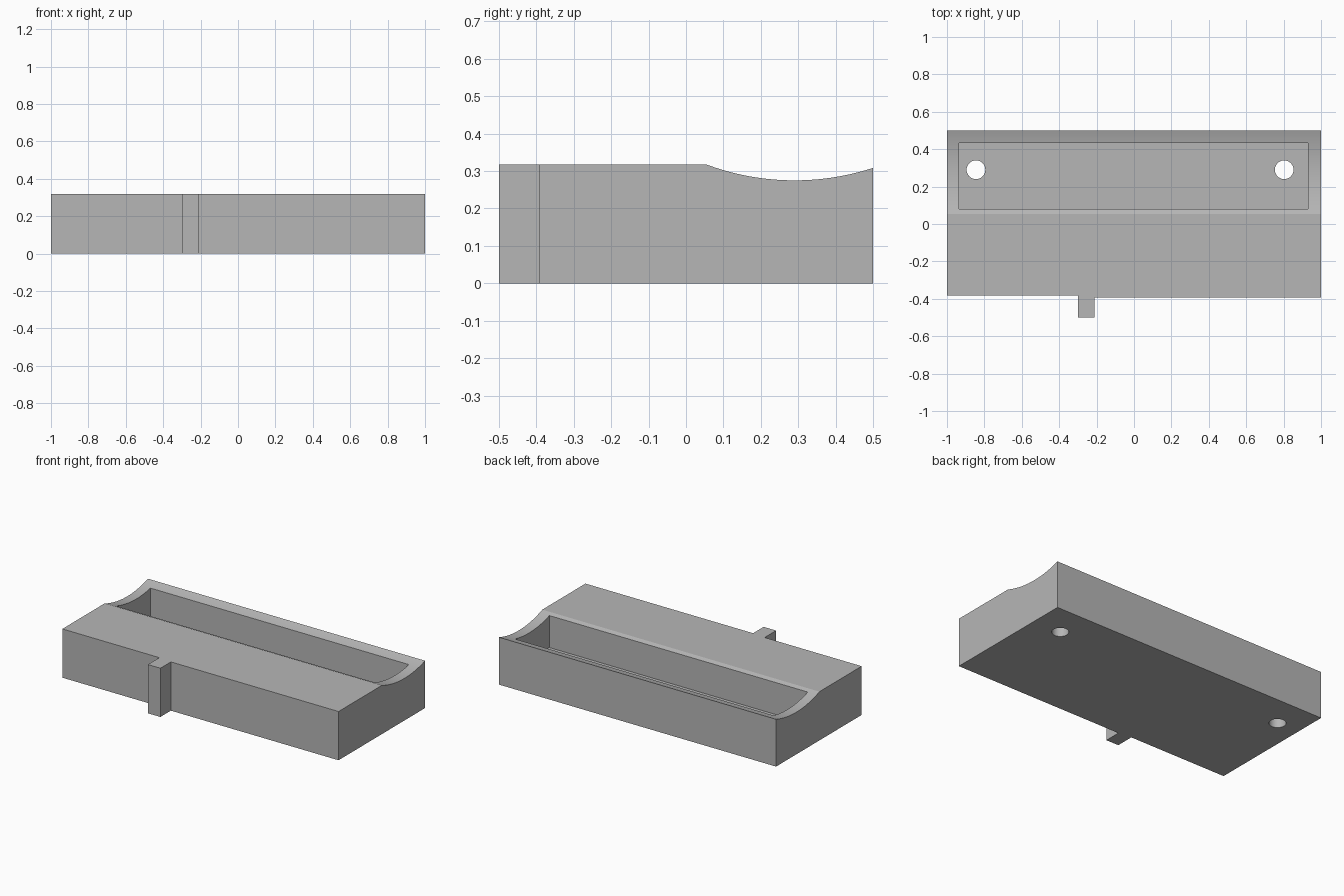
import bpy, bmesh, math

if "Cube" in bpy.data.objects:
    bpy.data.objects.remove(bpy.data.objects["Cube"], do_unlink=True)

HEIGHT = 0.318

grey = bpy.data.materials.new("matte_grey")
grey.use_nodes = True
grey.diffuse_color = (0.47, 0.47, 0.47, 1)
grey.node_tree.nodes["Principled BSDF"].inputs["Base Color"].default_value = grey.diffuse_color


def extruded(name, outline, z0, z1):
    """Solid made by pushing an x-y outline up from z0 to z1."""
    bm = bmesh.new()
    face = bm.faces.new([bm.verts.new((x, y, z0)) for x, y in outline])
    top = bmesh.ops.extrude_face_region(bm, geom=[face])["geom"]
    verts = [v for v in top if isinstance(v, bmesh.types.BMVert)]
    bmesh.ops.translate(bm, verts=verts, vec=(0, 0, z1 - z0))
    bmesh.ops.recalc_face_normals(bm, faces=bm.faces)
    mesh = bpy.data.meshes.new(name)
    bm.to_mesh(mesh)
    bm.free()
    mesh.materials.append(grey)
    obj = bpy.data.objects.new(name, mesh)
    bpy.context.collection.objects.link(obj)
    return obj


def cylinder(name, radius, depth, location, sides, rotation=(0, 0, 0)):
    bpy.ops.mesh.primitive_cylinder_add(vertices=sides, radius=radius, depth=depth,
                                        location=location, rotation=rotation)
    obj = bpy.context.object
    obj.name = name
    obj.data.materials.append(grey)
    return obj


def cut(target, cutter):
    """Subtract the cutter from the target, then discard it."""
    cutter.hide_render = True
    mod = target.modifiers.new("cut", "BOOLEAN")
    mod.operation = "DIFFERENCE"
    mod.solver = "EXACT"
    mod.object = cutter
    bpy.context.view_layer.objects.active = target
    bpy.ops.object.modifier_apply(modifier=mod.name)
    bpy.data.objects.remove(cutter, do_unlink=True)


# Block with the small front tab, its front edge slightly stepped
base = extruded("tray_block", [
    (-1, 0.5), (-1, -0.382), (-0.3, -0.382), (-0.3, -0.5),
    (-0.21, -0.5), (-0.21, -0.392), (1, -0.392), (1, 0.5)], 0, HEIGHT)

# Shallow rounded trough along the back
cut(base, cylinder("trough_cutter", 0.675, 3, (0, 0.29, 0.95), 256,
                   (0, math.pi / 2, 0)))

# Rectangular pocket sunk into the trough
cut(base, extruded("pocket_cutter", [
    (-0.935, 0.08), (0.93, 0.08), (0.93, 0.433), (-0.935, 0.433)], 0.1, 0.6))

# Round holes through the pocket floor
for x in (-0.845, 0.803):
    cut(base, cylinder("hole_cutter", 0.05, 0.5, (x, 0.29, 0), 48))

# Smooth curves, crisp edges
bpy.ops.object.select_all(action="DESELECT")
base.select_set(True)
bpy.context.view_layer.objects.active = base
bpy.ops.object.shade_smooth_by_angle(angle=math.radians(15))
